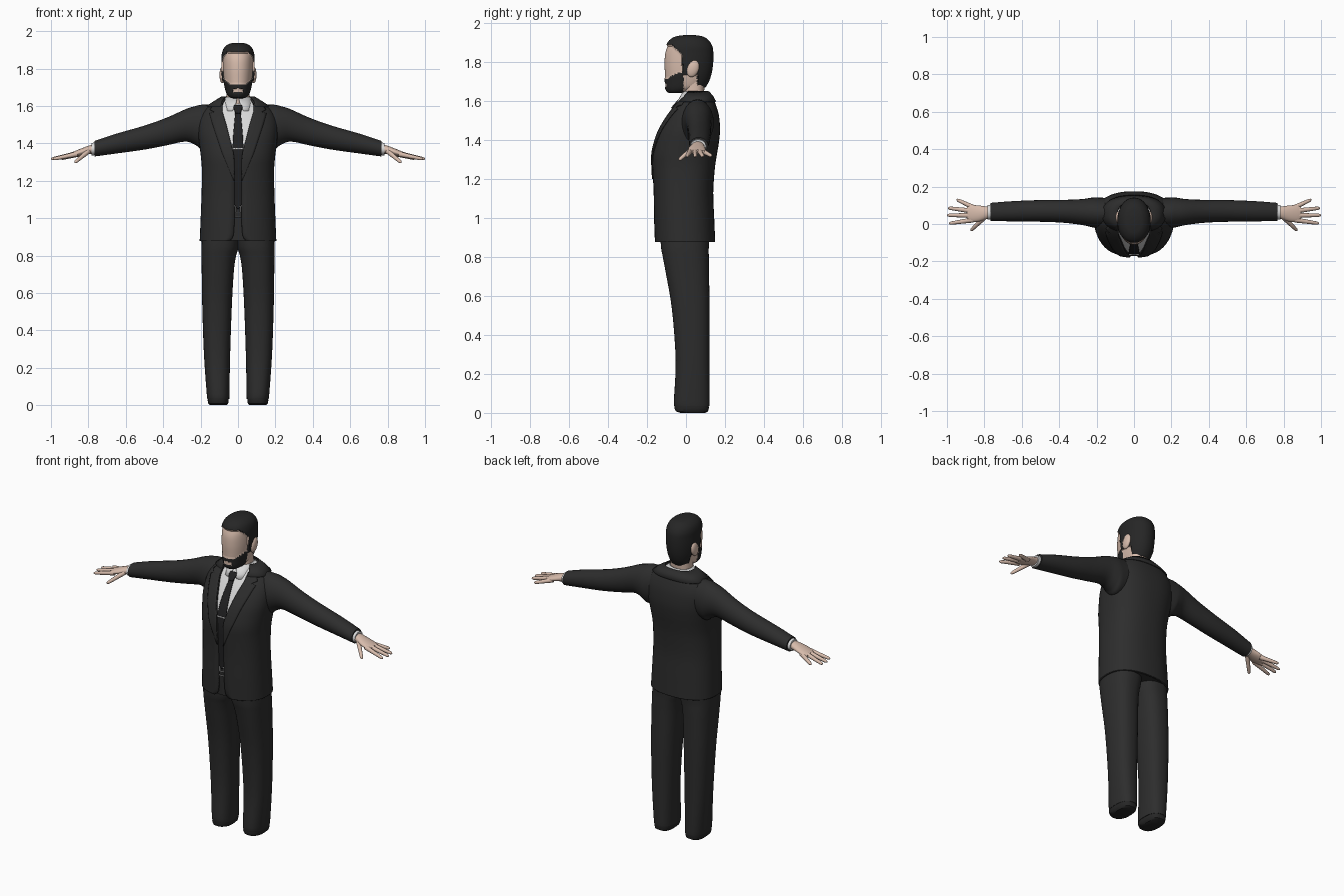
import bpy, math
from mathutils import Vector

if "Cube" in bpy.data.objects:
    bpy.data.objects.remove(bpy.data.objects["Cube"])

parts = []


def material(name, r, g, b):
    m = bpy.data.materials.new(name)
    m.use_nodes = True
    m.diffuse_color = (r, g, b, 1)
    m.node_tree.nodes["Principled BSDF"].inputs["Base Color"].default_value = (r, g, b, 1)
    return m


SUIT = material("charcoal suit", .026, .026, .026)
HAIR = material("dark hair", .019, .019, .019)
TIE = material("black tie", .015, .015, .016)
SHIRT = material("pale shirt", .7, .7, .7)
SKIN = material("skin", .68, .5, .41)
METAL = material("silver metal", .6, .6, .6)


def make(name, verts, faces, *mats, mirror=False, thick=0, offset=-1):
    me = bpy.data.meshes.new(name)
    me.from_pydata(verts, [], faces)
    for m in mats:
        me.materials.append(m)
    ob = bpy.data.objects.new(name, me)
    bpy.context.collection.objects.link(ob)
    if thick:
        mod = ob.modifiers.new("thickness", "SOLIDIFY")
        mod.thickness, mod.offset = thick, offset
    if mirror:
        ob.modifiers.new("mirror", "MIRROR").use_clip = False
    parts.append(ob)
    return ob


def resample(rows, k=4):
    """Smooth curve through rows of numbers."""
    out = []
    for i in range(len(rows) - 1):
        p = [rows[max(0, min(len(rows) - 1, i + d))] for d in (-1, 0, 1, 2)]
        for s in range(k):
            t = s / k
            out.append([b + .5 * t * (c - a + t * (2*a - 5*b + 4*c - d + t * (3*(b - c) + d - a)))
                        for a, b, c, d in zip(*p)])
    return out + [list(rows[-1])]


def bridge(name, rings, *mats, closed=True, **kw):
    """Skin a stack of equal rings, capping the ends if closed."""
    n = len(rings[0])
    faces = []
    for i in range(len(rings) - 1):
        for j in range(n if closed else n - 1):
            k = (j + 1) % n
            faces.append((i*n + j, i*n + k, i*n + n + k, i*n + n + j))
    if closed:
        top = (len(rings) - 1) * n
        faces += [tuple(reversed(range(n))), tuple(range(top, top + n))]
    return make(name, [v for r in rings for v in r], faces, *mats, **kw)


def spow(v, p):
    return math.copysign(abs(v) ** p, v)


def level(z, rx, yf, yb, gap=0, cx=0, e=2.4, n=48):
    """Horizontal rounded ring, starting at the front, with an optional front gap."""
    g = math.asin(min(1, (gap / rx) ** (e / 2)))
    yc, ry = (yf + yb) / 2, (yb - yf) / 2
    pts = []
    for i in range(n):
        t = g + (2*math.pi - 2*g) * i / (n - 1 if gap else n)
        pts.append(Vector((cx + rx * spow(math.sin(t), 2/e), yc - ry * spow(math.cos(t), 2/e), z)))
    return pts


def oval(c, u, v, n=24):
    return [Vector(c) + u * math.cos(2*math.pi*i/n) + v * math.sin(2*math.pi*i/n) for i in range(n)]


def limb(name, rows, *mats):
    """Sideways limb from rows of x, y centre, y radius, top, bottom."""
    return bridge(name, [oval((x, y, (t + b) / 2), Vector((0, ry, 0)), Vector((0, 0, (t - b) / 2)))
                         for x, y, ry, t, b in resample(rows)], *mats, mirror=True)


# Jacket: height, half width, front, back, front gap
jacket = resample([(.877, .205, -.16, .15, .05), (.905, .204, -.161, .149, .026),
                   (1.0, .2, -.164, .145, .019), (1.13, .195, -.166, .14, .018),
                   (1.25, .193, -.172, .148, .018), (1.32, .198, -.174, .158, .02),
                   (1.38, .205, -.163, .168, .032), (1.45, .213, -.14, .175, .05),
                   (1.52, .21, -.1, .17, .068), (1.57, .188, -.065, .157, .084),
                   (1.61, .145, -.03, .14, .085), (1.64, .09, -.005, .115, .07)])
bridge("jacket", [level(*r) for r in jacket], SUIT, closed=False, thick=.01)
bridge("jacket_collar", [level(*r) for r in ((1.597, .168, -.045, .152, .09),
       (1.622, .13, -.025, .138, .088), (1.648, .088, -.006, .117, .07))],
       SUIT, closed=False, thick=.006, offset=0)


def front_y(x, z):
    """Front surface of the jacket."""
    for a, b in zip(jacket, jacket[1:]):
        if z <= b[0]:
            break
    t = max(0, min(1, (z - a[0]) / (b[0] - a[0])))
    rx, yf, yb = (a[i] + t * (b[i] - a[i]) for i in (1, 2, 3))
    q = min(1, abs(x) / rx)
    return (yf + yb) / 2 - (yb - yf) / 2 * (1 - q ** 2.4) ** (1 / 2.4)


def panel(name, rows, lift, mat, mirror=False, cols=6, steps=5, thick=.005):
    """Thin cloth plate on the chest from rows of height, inner x, outer x."""
    rings = []
    for a, b in zip(rows, rows[1:]):
        for s in range(steps + (b is rows[-1])):
            z, x0, x1 = (p + (q - p) * s / steps for p, q in zip(a, b))
            xs = [x0 + (x1 - x0) * i / cols for i in range(cols + 1)]
            rings.append([Vector((x, front_y(x, z) - lift, z)) for x in xs])
    return bridge(name, rings, mat, closed=False, mirror=mirror, thick=thick, offset=0)


panel("lapels", [(1.2, .018, .022), (1.35, .024, .085), (1.5, .062, .135), (1.56, .08, .152),
                 (1.567, .082, .125), (1.58, .084, .15), (1.615, .083, .122)], .003, SUIT, mirror=True)

# Shirt body, dark below the waistband
shirt = bridge("shirt", [level(z, rx - .014, yf + .014, yb - .014) for z, rx, yf, yb, g in jacket[1:]],
               SHIRT, SUIT)
for p in shirt.data.polygons:
    p.material_index = int(p.center.z < 1.06)
bridge("shirt_collar", [level(*r) for r in ((1.575, .08, -.062, .1, .03), (1.6, .078, -.044, .105, .014),
       (1.648, .067, -.016, .1, .003))], SHIRT, closed=False, thick=.004)

# Tie, clip and belt buckle
panel("tie", [(1.05, -.004, .004), (1.09, -.03, .03), (1.36, -.03, .03), (1.45, -.025, .025),
              (1.57, -.014, .014)], -.006, TIE)
panel("tie_knot", [(1.562, -.013, .013), (1.59, -.024, .024), (1.603, -.02, .02)], .002, TIE, thick=.009)
panel("tie_clip", [(1.368, -.028, .028), (1.375, -.028, .028)], .0, METAL, steps=1)
for z in (1.005, 1.03, 1.06):
    panel("buckle_bar", [(z, -.016, .016), (z + .004, -.016, .016)], -.006, METAL, steps=1)
panel("buckle_sides", [(1.03, .012, .016), (1.062, .012, .016)], -.006, METAL, mirror=True, cols=1)

# Sleeves, cuffs and palms
limb("sleeves", [(.1, .06, .075, 1.61, 1.4), (.19, .06, .082, 1.607, 1.37), (.225, .062, .079, 1.6, 1.39),
                 (.28, .064, .069, 1.583, 1.41), (.38, .068, .061, 1.538, 1.39),
                 (.5, .07, .058, 1.495, 1.367), (.65, .068, .054, 1.452, 1.346),
                 (.767, .065, .048, 1.413, 1.33)], SUIT)
limb("cuffs", [(.74, .064, .041, 1.41, 1.338), (.782, .063, .039, 1.402, 1.336)], SHIRT)
limb("palms", [(.75, .062, .03, 1.397, 1.347), (.79, .06, .034, 1.39, 1.344), (.83, .056, .043, 1.376, 1.336),
               (.87, .056, .045, 1.36, 1.329), (.893, .058, .036, 1.35, 1.329)], SKIN)

# Fingers
for name, base, tip in (("thumbs", (.8, .035, 1.358), (.873, -.036, 1.297)),
                        ("index_fingers", (.86, .022, 1.343), (.989, .003, 1.316)),
                        ("middle_fingers", (.87, .046, 1.343), (1, .047, 1.316)),
                        ("ring_fingers", (.87, .07, 1.343), (.995, .086, 1.316)),
                        ("little_fingers", (.85, .085, 1.343), (.948, .131, 1.318))):
    a, b = Vector(base), Vector(tip)
    d = (b - a).normalized()
    u = Vector((0, 0, 1)).cross(d).normalized()
    v = d.cross(u)
    bridge(name, [oval(a.lerp(b, t), u * r, v * r, 12) for t, r in
                  ((0, .014), (.5, .011), (.9, .009), (.97, .006), (1, .002))], SKIN, mirror=True)

# Trouser legs: height, inner x, outer x, front, back
legs = resample([(.035, .047, .163, -.056, .119), (.06, .046, .167, -.062, .121), (.27, .042, .182, -.053, .12),
                 (.53, .033, .191, -.072, .121), (.72, .022, .194, -.104, .118),
                 (.8, .01, .195, -.119, .117), (.85, -.004, .195, -.128, .117), (.95, -.008, .19, -.135, .125)])
bridge("trouser_legs", [level(z, (b - a) / 2, f, k, cx=(a + b) / 2) for z, a, b, f, k in legs],
       SUIT, mirror=True)
bridge("shoes", [level(z, w, f, k, cx=.106, e=2.6) for z, w, f, k in
                 ((0, .045, -.03, .1), (.008, .053, -.052, .113), (.025, .056, -.06, .117),
                  (.05, .055, -.056, .116))], HAIR, mirror=True)

# Neck and ears
bridge("neck", [level(*r) for r in ((1.57, .066, -.02, .09), (1.64, .063, -.012, .092),
                                    (1.72, .062, -.02, .1))], SKIN)
bridge("ears", [level(1.766 + .043 * math.sin(t), .014 * math.cos(t) + .001,
                      .035 - .031 * math.cos(t) + .008 * math.sin(t), .036 + .031 * math.cos(t) + .008 * math.sin(t),
                      cx=.084, e=2, n=20)
                for t in (math.pi * (i / 12 - .5) for i in range(13))], SKIN, mirror=True)


def beard(p):
    x = abs(p.x)
    top = 1.718 + max(0, x - .045)
    mouth = x < .026 and 1.672 < p.z < 1.696 - x * .2
    return p.y < -.012 and p.z < top and not mouth


def hair(p):
    if p.y > .055:
        return p.z > 1.675
    if p.z < 1.74:
        return False
    edge = -.018 - max(0, p.z - 1.835) * 1.1
    return p.y > edge or p.z > 1.883


# Head with raised hair and beard
head = bridge("head", [level(*r, e=2.15, n=120) for r in resample(
    [(1.645, .03, -.085, -.02), (1.652, .046, -.097, .03), (1.67, .06, -.105, .085), (1.7, .069, -.106, .108),
     (1.74, .076, -.108, .122), (1.79, .08, -.11, .13), (1.84, .081, -.107, .132), (1.875, .08, -.097, .128),
     (1.903, .07, -.082, .112), (1.922, .048, -.052, .085), (1.929, .02, -.01, .045)], 7)], SKIN, HAIR)
for p in head.data.polygons:
    p.material_index = int(hair(p.center) or beard(p.center))
middle = Vector((0, .01, 1.79))
for v in head.data.vertices:
    push = .009 if hair(v.co) else .004 if beard(v.co) else 0
    v.co += (v.co - middle).normalized() * push

# Smooth shading with crisp edges
bpy.ops.object.select_all(action="DESELECT")
for ob in parts:
    ob.select_set(True)
bpy.context.view_layer.objects.active = parts[0]
bpy.ops.object.shade_smooth_by_angle(angle=math.radians(40))
